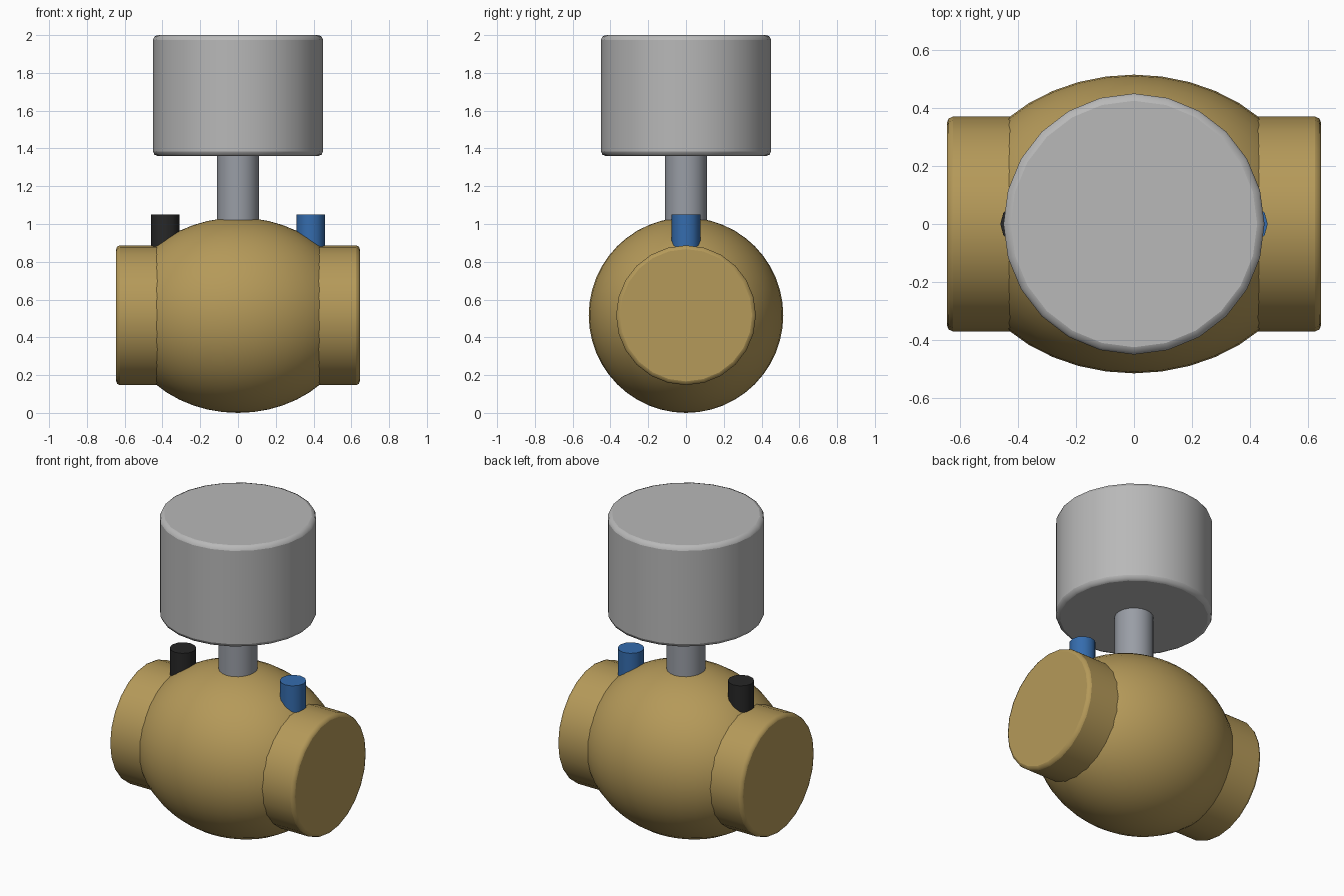
import bpy
from math import pi, radians

if "Cube" in bpy.data.objects:
    bpy.data.objects.remove(bpy.data.objects["Cube"])


def material(name, rgb):
    m = bpy.data.materials.new(name)
    m.diffuse_color = (*rgb, 1)
    m.use_nodes = True
    m.node_tree.nodes["Principled BSDF"].inputs["Base Color"].default_value = m.diffuse_color
    return m


brass = material("brass", (0.46, 0.32, 0.10))
blue = material("blue_plastic", (0.035, 0.15, 0.42))
black = material("black_plastic", (0.02, 0.02, 0.02))
steel = material("steel", (0.32, 0.34, 0.38))
light_grey = material("light_grey", (0.48, 0.48, 0.48))


def finish(name, mat, bevel=0.0):
    ob = bpy.context.object
    ob.name = name
    ob.data.materials.append(mat)
    bpy.ops.object.transform_apply(location=False, rotation=True, scale=True)
    if bevel:
        b = ob.modifiers.new("rounded_rim", 'BEVEL')
        b.width, b.segments = bevel, 2
        b.limit_method, b.angle_limit = 'ANGLE', radians(40)
    bpy.ops.object.shade_smooth_by_angle(angle=radians(35))
    return ob


def cylinder(name, mat, r, length, loc, sides, rot=(0, 0, 0), bevel=0.0):
    bpy.ops.mesh.primitive_cylinder_add(vertices=sides, radius=r, depth=length,
                                        location=loc, rotation=rot)
    return finish(name, mat, bevel)


AXIS_Z = 0.517

# Swollen valve body, an ellipsoid stretched along the pipe
bpy.ops.mesh.primitive_uv_sphere_add(segments=40, ring_count=24, radius=1,
                                     location=(0, 0, AXIS_Z))
bpy.context.object.scale = (0.617, 0.515, AXIS_Z)
finish("valve_body", brass)

# Pipe through the body, showing as a collar at each end
cylinder("pipe_collars", brass, 0.37, 1.29, (0, 0, AXIS_Z), 24, (0, pi / 2, 0), 0.02)

# Stem and actuator head
cylinder("stem", steel, 0.112, 0.46, (0, 0, 1.15), 20)
cylinder("actuator_head", light_grey, 0.45, 0.64, (0, 0, 1.68), 24, bevel=0.025)

# Pair of test ports
for name, mat, x in (("test_port_blue", blue, 0.385), ("test_port_black", black, -0.385)):
    cylinder(name, mat, 0.076, 0.25, (x, 0, 0.925), 12)
